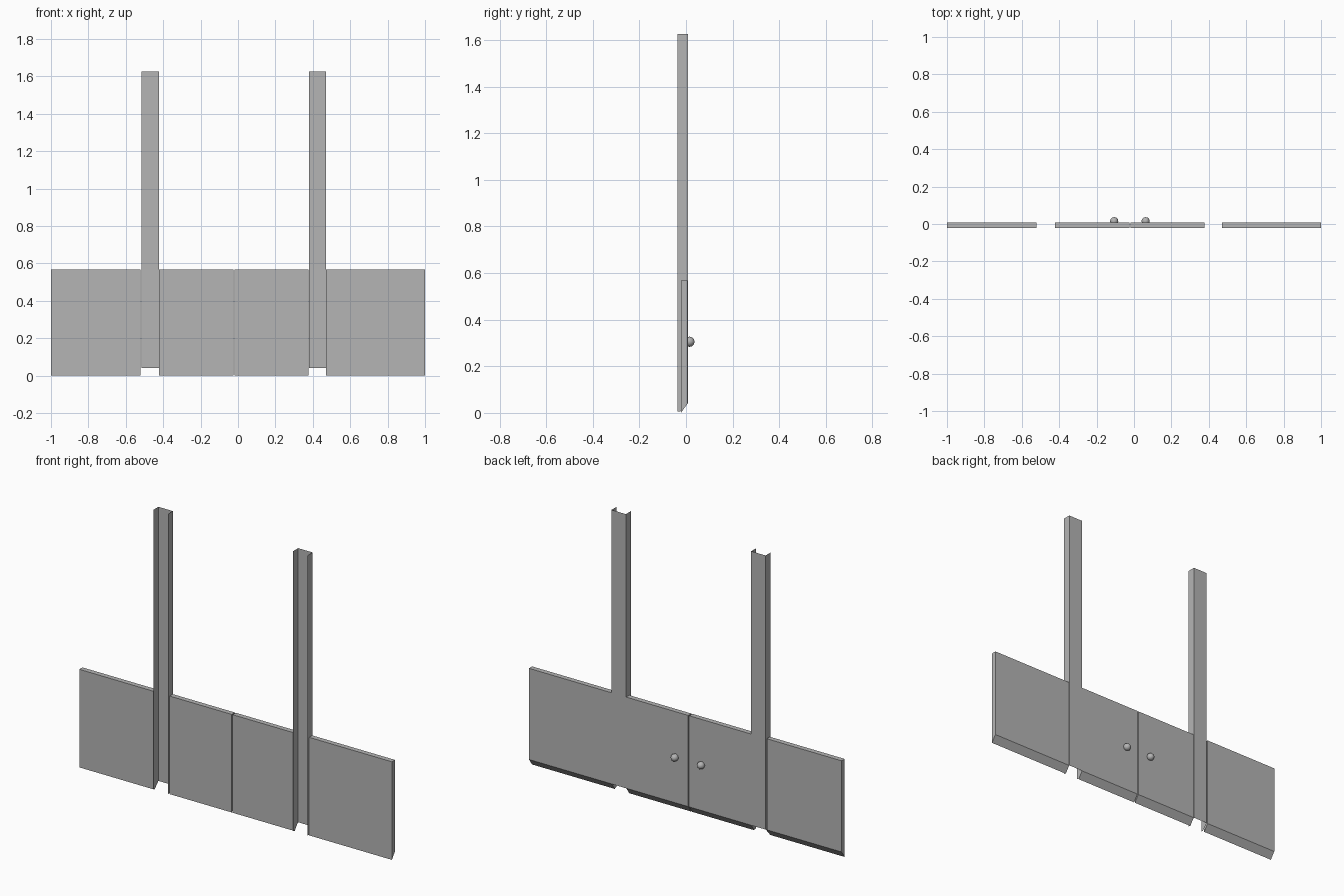
import bpy, bmesh, math
from mathutils import Matrix

cube = bpy.data.objects.get("Cube")
if cube:
    bpy.data.objects.remove(cube, do_unlink=True)

# Single grey sheet-metal colour
GREY = (0.46, 0.46, 0.46, 1)
metal = bpy.data.materials.new("grey_metal")
metal.use_nodes = True
metal.diffuse_color = GREY
metal.node_tree.nodes["Principled BSDF"].inputs["Base Color"].default_value = GREY

# Shared depths and heights
FRONT, BACK, LIP = -0.022, 0.007, -0.037
PANEL_TOP, POST_TOP, BEVEL = 0.567, 1.625, 0.04
CENTRE = -0.022


def finish(name, bm):
    mesh = bpy.data.meshes.new(name)
    bm.to_mesh(mesh)
    bm.free()
    mesh.materials.append(metal)
    obj = bpy.data.objects.new(name, mesh)
    bpy.context.collection.objects.link(obj)
    return obj


def panel(name, x0, x1):
    """Flat box whose underside slopes up towards the back."""
    bm = bmesh.new()
    bmesh.ops.create_cube(bm, size=1)
    for v in bm.verts:
        back = v.co.y > 0
        bottom = BEVEL if back else 0
        v.co = (x1 if v.co.x > 0 else x0,
                BACK if back else FRONT,
                PANEL_TOP if v.co.z > 0 else bottom)
    return finish(name, bm)


def post(name, x0, x1):
    """Thin channel, open at the front, with chamfered flange feet."""
    flange = [(BACK + 0.001, BEVEL), (BACK + 0.001, POST_TOP),
              (LIP, POST_TOP), (LIP, 0.005), (FRONT - 0.004, 0.005)]
    bm = bmesh.new()
    left = [bm.verts.new((x0, y, z)) for y, z in flange]
    right = [bm.verts.new((x1, y, z)) for y, z in flange]
    bm.faces.new(left)
    bm.faces.new(right[::-1])
    bm.faces.new((left[0], right[0], right[1], left[1]))
    bmesh.ops.recalc_face_normals(bm, faces=bm.faces[:])
    return finish(name, bm)


def knob(name, x):
    """Small round handle on the back of a door."""
    bm = bmesh.new()
    turn = Matrix.Translation((x, 0.015, 0.305)) @ Matrix.Rotation(math.pi / 2, 4, "X")
    bmesh.ops.create_uvsphere(bm, u_segments=8, v_segments=6, radius=0.022, matrix=turn)
    for face in bm.faces:
        face.smooth = True
    return finish(name, bm)


# Fixed outer panels
panel("right_side_panel", -1, -0.522)
panel("left_side_panel", 0.471, 1)

# Pair of doors, posts and knobs about the door gap
for side, s in (("right", -1), ("left", 1)):
    door = sorted((CENTRE + s * 0.003, CENTRE + s * 0.4))
    panel(side + "_door", *door)
    jamb = sorted((CENTRE + s * 0.401, CENTRE + s * 0.493))
    post(side + "_post", *jamb)
    knob(side + "_knob", CENTRE + s * 0.084)
